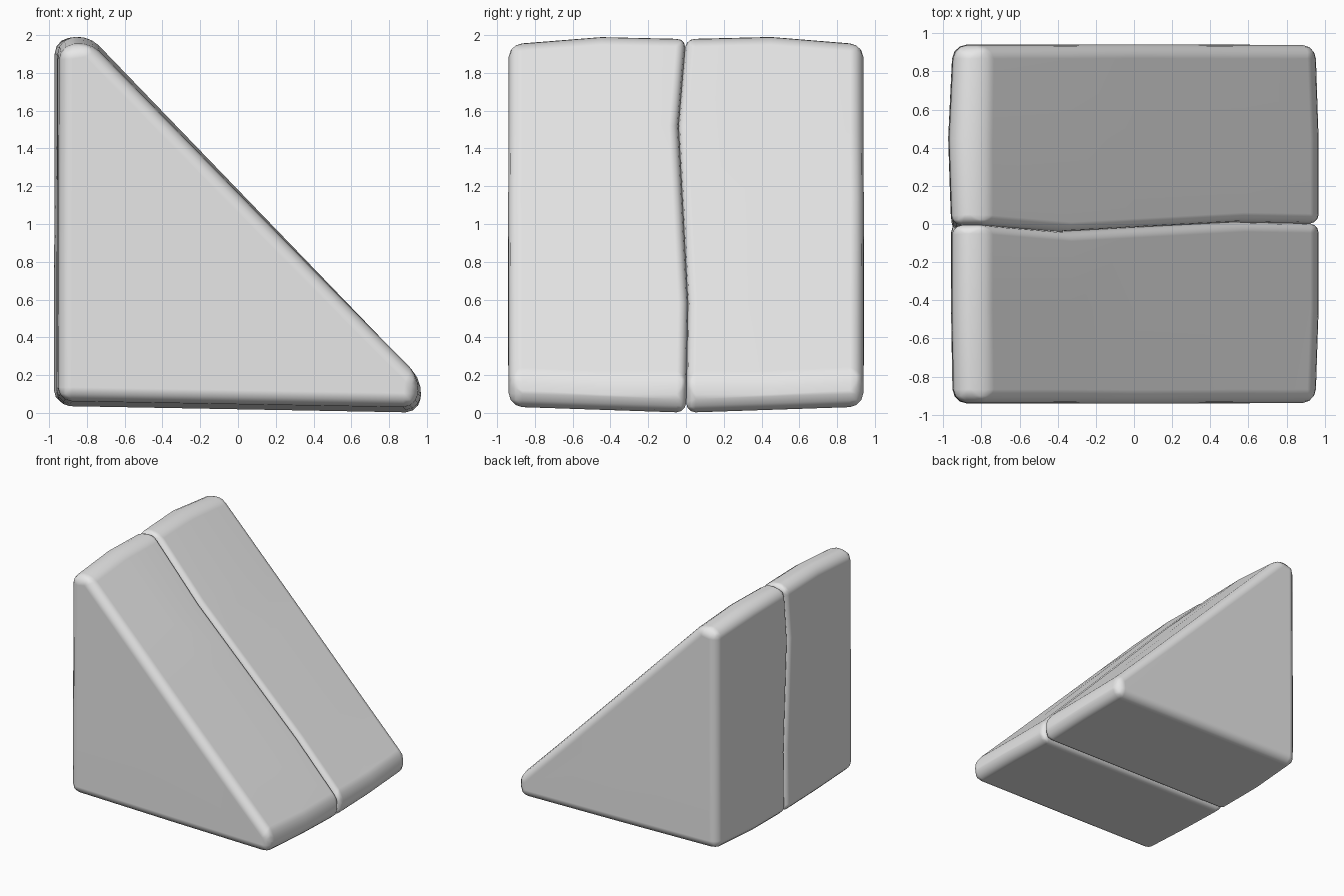
import bpy
import bmesh
from mathutils import Vector

cube = bpy.data.objects.get("Cube")
if cube:
    bpy.data.objects.remove(cube, do_unlink=True)

# One plain grey stone
stone = bpy.data.materials.new("grey_stone")
stone.use_nodes = True
colour = (0.8, 0.8, 0.8, 1)
stone.diffuse_color = colour
stone.node_tree.nodes["Principled BSDF"].inputs["Base Color"].default_value = colour

# Wedge outline in x, z: a right triangle with its two sharp tips cut blunt
PROFILE = [(-0.96, 0.035), (0.96, 0.0), (0.975, 0.17), (-0.79, 2.0), (-0.955, 1.975)]
# Wavering joint between the slabs: z, y
SEAM = [(0, 0), (0.58, 0.01), (1.52, -0.04), (2, 0)]
CENTRE = Vector((-0.3, 0, 0.7))


def seam_y(z):
    for (z0, y0), (z1, y1) in zip(SEAM, SEAM[1:]):
        if z <= z1:
            return y0 + (y1 - y0) * (z - z0) / (z1 - z0)
    return 0


def slab(name, side, bulge):
    bm = bmesh.new()
    outer = 0.955 * side
    ring = [bm.verts.new((x, 0, z)) for x, z in PROFILE]
    face = bm.faces.new(ring)
    ext = bmesh.ops.extrude_face_region(bm, geom=[face])["geom"]
    for v in ext:
        if isinstance(v, bmesh.types.BMVert):
            v.co.y = outer
    bmesh.ops.recalc_face_normals(bm, faces=bm.faces)

    # Cuts that let the sides bend
    for co, no in (((0, 0, 0.58), (0, 0, 1)), ((0, 0, 1.52), (0, 0, 1)),
                   ((0, outer * 0.47, 0), (0, 1, 0)), ((0, 0, 0), (1, 0, 0))):
        bmesh.ops.bisect_plane(bm, geom=bm.verts[:] + bm.edges[:] + bm.faces[:],
                               plane_co=co, plane_no=no)

    # Round the outer rim more than the joint
    weight = bm.edges.layers.float.new("bevel_weight_edge")
    for e in bm.edges:
        if e.calc_face_angle(0) > 0.4:
            e[weight] = 0.7 if all(abs(v.co.y) < 0.01 for v in e.verts) else 1

    # Taper towards the outside, bulge the middle, waver the joint
    for v in bm.verts:
        depth = abs(v.co.y)
        if depth > 0.9:
            pull = (CENTRE - v.co)
            v.co.x += 0.013 * pull.x
            v.co.z += 0.03 * pull.z if v.co.z > 1 else 0.045 * pull.z
            v.co.y -= side * 0.016 * min(1, pull.length / 1.3)
        elif depth > 0.1:
            if v.co.x < -0.9:
                v.co.x -= bulge
            if v.co.z < 0.1:
                v.co.z += 0.015
        else:
            v.co.y = seam_y(v.co.z)
            if v.co.z > 1.9:
                v.co.z -= 0.01

    mesh = bpy.data.meshes.new(name)
    bm.to_mesh(mesh)
    bm.free()
    mesh.materials.append(stone)
    obj = bpy.data.objects.new(name, mesh)
    bpy.context.collection.objects.link(obj)

    bev = obj.modifiers.new("rounded_edges", "BEVEL")
    bev.limit_method = "WEIGHT"
    bev.width = 0.072
    bev.segments = 3
    for p in mesh.polygons:
        p.use_smooth = True
    normals = obj.modifiers.new("flat_sides", "WEIGHTED_NORMAL")
    normals.weight = 80


slab("front_slab", -1, 0.0)
slab("back_slab", 1, 0.015)
